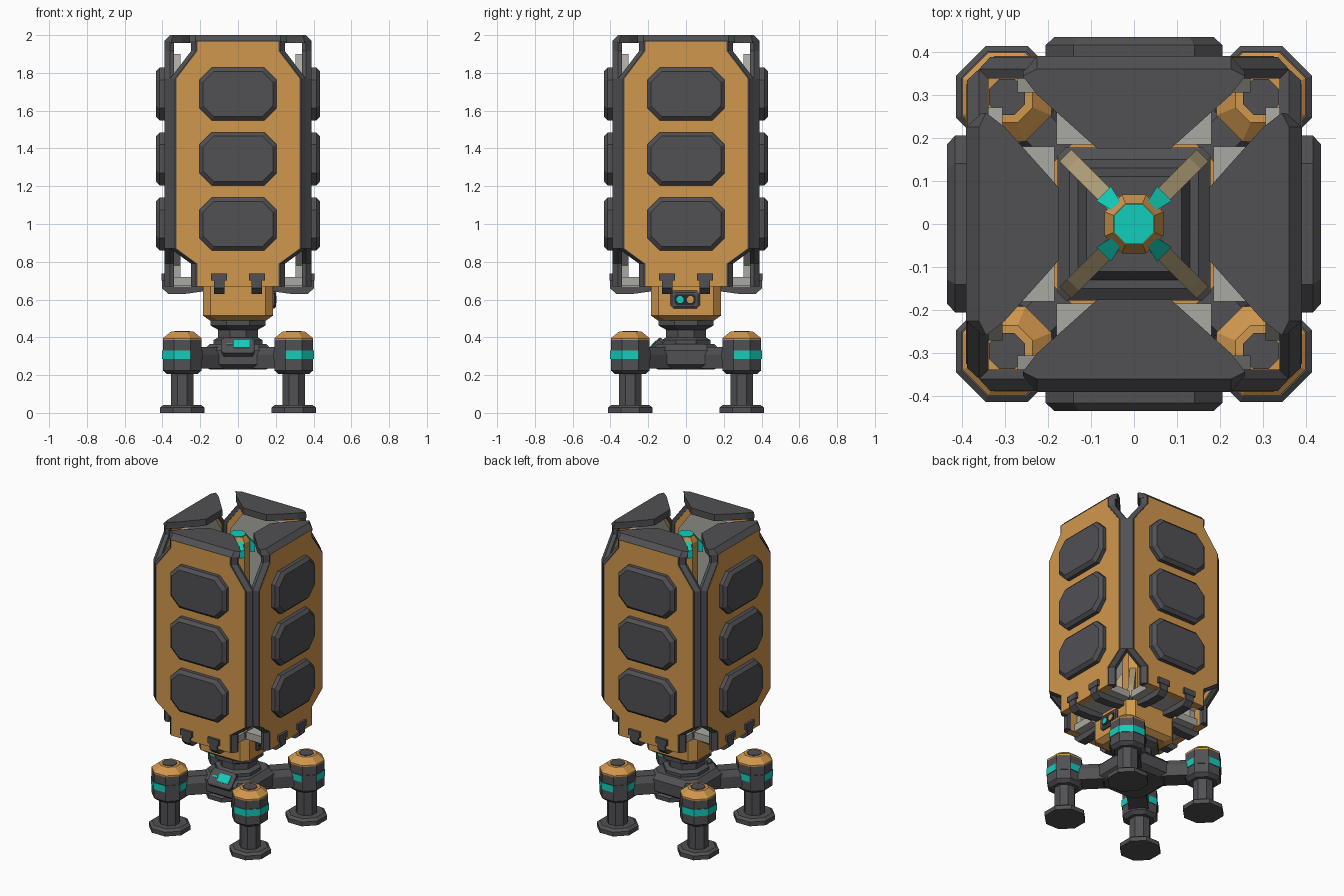
import bpy, bmesh, math
from mathutils import Matrix, Vector

if "Cube" in bpy.data.objects:
    bpy.data.objects.remove(bpy.data.objects["Cube"])


def material(name, rgb):
    m = bpy.data.materials.new(name)
    m.diffuse_color = (*rgb, 1)
    m.use_nodes = True
    m.node_tree.nodes["Principled BSDF"].inputs["Base Color"].default_value = m.diffuse_color
    return m


ORANGE = material("orange", (0.64, 0.31, 0.075))
DARK = material("dark_grey", (0.082, 0.080, 0.088))
TEAL = material("teal", (0.006, 0.62, 0.50))
LIGHT = material("light_grey", (0.40, 0.40, 0.36))
TAN = material("tan", (0.46, 0.36, 0.20))
BLACK = material("charcoal", (0.02, 0.02, 0.023))


def loft(name, rings, mats, rule=None, xf=None):
    """Skin a list of point rings, cap both ends; rule(face) picks a material slot."""
    bm = bmesh.new()
    vs = [[bm.verts.new(p) for p in r] for r in rings]
    n = len(rings[0])
    for a, b in zip(vs, vs[1:]):
        for i in range(n):
            bm.faces.new((a[i], a[(i + 1) % n], b[(i + 1) % n], b[i]))
    bm.faces.new(vs[0][::-1])
    bm.faces.new(vs[-1])
    bmesh.ops.recalc_face_normals(bm, faces=bm.faces[:])
    if rule:
        for f in bm.faces:
            f.normal_update()
            f.material_index = rule(f)
    if xf:
        bm.transform(xf)
    me = bpy.data.meshes.new(name)
    bm.to_mesh(me)
    bm.free()
    for m in (mats if isinstance(mats, list) else [mats]):
        me.materials.append(m)
    ob = bpy.data.objects.new(name, me)
    bpy.context.collection.objects.link(ob)
    return ob


def octo(a, z, cx=0, cy=0):
    """Regular octagon of apothem a with sides facing the axes."""
    r = a / math.cos(math.pi / 8)
    return [(cx + r * math.cos((k + .5) * math.pi / 4),
             cy + r * math.sin((k + .5) * math.pi / 4), z) for k in range(8)]


def cut_rect(w, d, c, z=0):
    """Rectangle (half sizes w, d) with cut corners."""
    return [(w, -d + c, z), (w, d - c, z), (w - c, d, z), (-w + c, d, z),
            (-w, d - c, z), (-w, -d + c, z), (-w + c, -d, z), (w - c, -d, z)]


def box(name, lo, hi, mat, xf=None):
    ring = lambda z: [(lo[0], lo[1], z), (hi[0], lo[1], z), (hi[0], hi[1], z), (lo[0], hi[1], z)]
    return loft(name, [ring(lo[2]), ring(hi[2])], mat, None, xf)


def turn(deg):
    return Matrix.Rotation(math.radians(deg), 4, 'Z')


# --- legs ---
for sx in (-1, 1):
    for sy in (-1, 1):
        cx, cy = .295 * sx, .295 * sy
        out = Vector((sx, sy, 0)).normalized()
        loft("foot", [octo(a, z, cx, cy) for a, z in
                      ((.118, 0), (.118, .028), (.10, .042), (.06, .042))], DARK)
        loft("leg_column", [octo(.06, .04, cx, cy), octo(.06, .22, cx, cy)], DARK)
        loft("leg_pod", [octo(a, z, cx, cy) for a, z in
                         ((.08, .205), (.103, .225), (.103, .385), (.103, .395), (.06, .43))],
             [DARK, ORANGE], lambda f: int(f.calc_center_median().z > .386))
        loft("pod_cap", [octo(.042, .429, cx, cy), octo(.042, .434, cx, cy)], DARK)

        # light band on the outer and two inner faces
        def band(f):
            d = f.normal.dot(out)
            return int(abs(f.normal.z) < .5 and (d > .5 or -.9 < d < -.5))
        loft("pod_light_band", [octo(.107, .285, cx, cy), octo(.107, .33, cx, cy)],
             [DARK, TEAL], band)

# --- hub with diagonal arms ---
loft("hub", [cut_rect(w, w, c, z) for w, c, z in
             ((.15, .05, .23), (.185, .07, .255), (.185, .07, .33), (.15, .05, .365))], DARK)
for k in range(4):
    loft("hub_arm", [[(x, -.06, .235), (x, .06, .235), (x, .06, .31), (x, .04, .35),
                      (x, -.04, .35), (x, -.06, .31)] for x in (.1, .36)],
         DARK, None, turn(45 + 90 * k))

# --- tilted control panel at the front ---
tilt = Matrix.Translation((0, -.165, .352)) @ Matrix.Rotation(math.radians(48), 4, 'X')
loft("control_panel", [cut_rect(.088, .055, .015, -.02), cut_rect(.088, .055, .015, .008),
                       cut_rect(.076, .043, .012, .014)], DARK, None, tilt)
box("panel_screen", (-.02, -.025, .012), (.062, .028, .018), TEAL, tilt)
box("panel_slot", (-.062, -.004, .012), (-.028, .006, .018), TEAL, tilt)

# --- neck and body ---
loft("neck", [octo(a, z) for a, z in ((.13, .36), (.13, .385), (.105, .40), (.105, .44),
                                      (.145, .462), (.145, .492))], DARK)
loft("body", [cut_rect(w, w, .04, z) for w, z in ((.15, .49), (.185, .515), (.185, .68))], ORANGE)
loft("body_deck", [cut_rect(w, w, .02, z) for w, z in
                   ((.178, .675), (.178, .70), (.15, .72), (.13, .72), (.11, .76))], DARK)

# --- sensor on the right side ---
side = Matrix.Translation((.185, -.005, .6)) @ Matrix(((0, 0, 1, 0), (1, 0, 0, 0),
                                                       (0, 1, 0, 0), (0, 0, 0, 1)))
loft("sensor_case", [cut_rect(.078, .047, .015, -.02), cut_rect(.078, .047, .015, .008),
                     cut_rect(.068, .038, .012, .015)], DARK, None, side)
loft("sensor_window", [cut_rect(.055, .028, .01, .01), cut_rect(.055, .028, .01, .017)],
     BLACK, None, side)
for x, m in ((-.026, TEAL), (.028, ORANGE)):
    loft("sensor_lens", [octo(.018, .012, x), octo(.018, .02, x)], m, None, side)

# --- inner core ---
loft("core_column", [octo(a, z) for a, z in ((.068, .74), (.068, 1.88), (.048, 1.915))], ORANGE)
loft("core_light", [octo(.046, 1.914), octo(.046, 1.92)], TEAL)
for k in range(4):
    t = turn(45 + 90 * k)
    loft("core_corner_light", [[(.06, y * .6, 1.895), (.1, y, 1.85), (.1, y, 1.80), (.06, y * .6, 1.80)]
                               for y in (-.024, .024)], TEAL, None, t)
    loft("core_strut", [[(.06, y, 1.0), (.2, y, .80), (.225, y, .74), (.225, y, .70), (.06, y, .70)]
                        for y in (-.019, .019)], TAN, None, t)

# --- four petals, drawn for the front side and turned round ---
EDGE = [(.215, .67), (.215, .79), (.325, .87), (.325, 1.77), (.215, 1.915), (.215, 1.967)]
OUTLINE = EDGE + [(-u, z) for u, z in reversed(EDGE)]
for k in range(4):
    t = turn(90 * k)
    loft("petal_plate", [[(u, -v, z) for u, z in OUTLINE] for v in (.342, .39)], ORANGE, None, t)
    lin = [(.16, .72), (.16, .78), (.27, .88), (.27, 1.76), (.17, 1.90), (-.17, 1.90),
           (-.27, 1.76), (-.27, .88), (-.16, .78), (-.16, .72)]
    loft("petal_lining", [[(u, -v, z) for u, z in lin] for v in (.305, .345)], LIGHT, None, t)
    # dark frame along both side edges
    for s in (-1, 1):
        loft("petal_frame", [[(s * (u - .004), -.388, z), (s * (u + .008), -.388, z),
                              (s * (u + .034), -.36, z), (s * (u + .026), -.338, z),
                              (s * (u - .004), -.338, z)] for u, z in EDGE], DARK, None, t)
    # flat roof flap
    flap = lambda z, o: [(.225, -.39 + o, z), (.258, -.352 + o * .3, z), (.225, -.30, z),
                         (.085, -.175, z), (-.085, -.175, z), (-.225, -.30, z),
                         (-.258, -.352 + o * .3, z), (-.225, -.39 + o, z)]
    loft("petal_roof", [flap(1.957, .002), flap(1.968, 0), flap(2.0, .03)], DARK, None, t)
    # armour pads
    face = t @ Matrix.Rotation(math.radians(90), 4, 'X')
    for z in (1.0, 1.345, 1.688):
        up = face @ Matrix.Translation((0, z, 0))
        loft("armour_pad", [cut_rect(.205, .14, .065, .385), cut_rect(.205, .14, .065, .415),
                            cut_rect(.185, .12, .057, .434)], DARK, None, up)
    # floor rail and hinges
    box("petal_floor", (-.18, -.36, .672), (.18, -.185, .72), LIGHT, t)
    for u in (-.1, .1):
        loft("hinge", [[(x, -.17, .67), (x, -.17, .645), (x, -.28, .63), (x, -.37, .63),
                        (x, -.402, .66), (x, -.402, .72), (x, -.38, .72), (x, -.37, .67)]
                       for x in (u - .028, u + .028)], DARK, None, t)
        box("hinge_cap", (u - .042, -.405, .70), (u + .042, -.38, .738), DARK, t)
